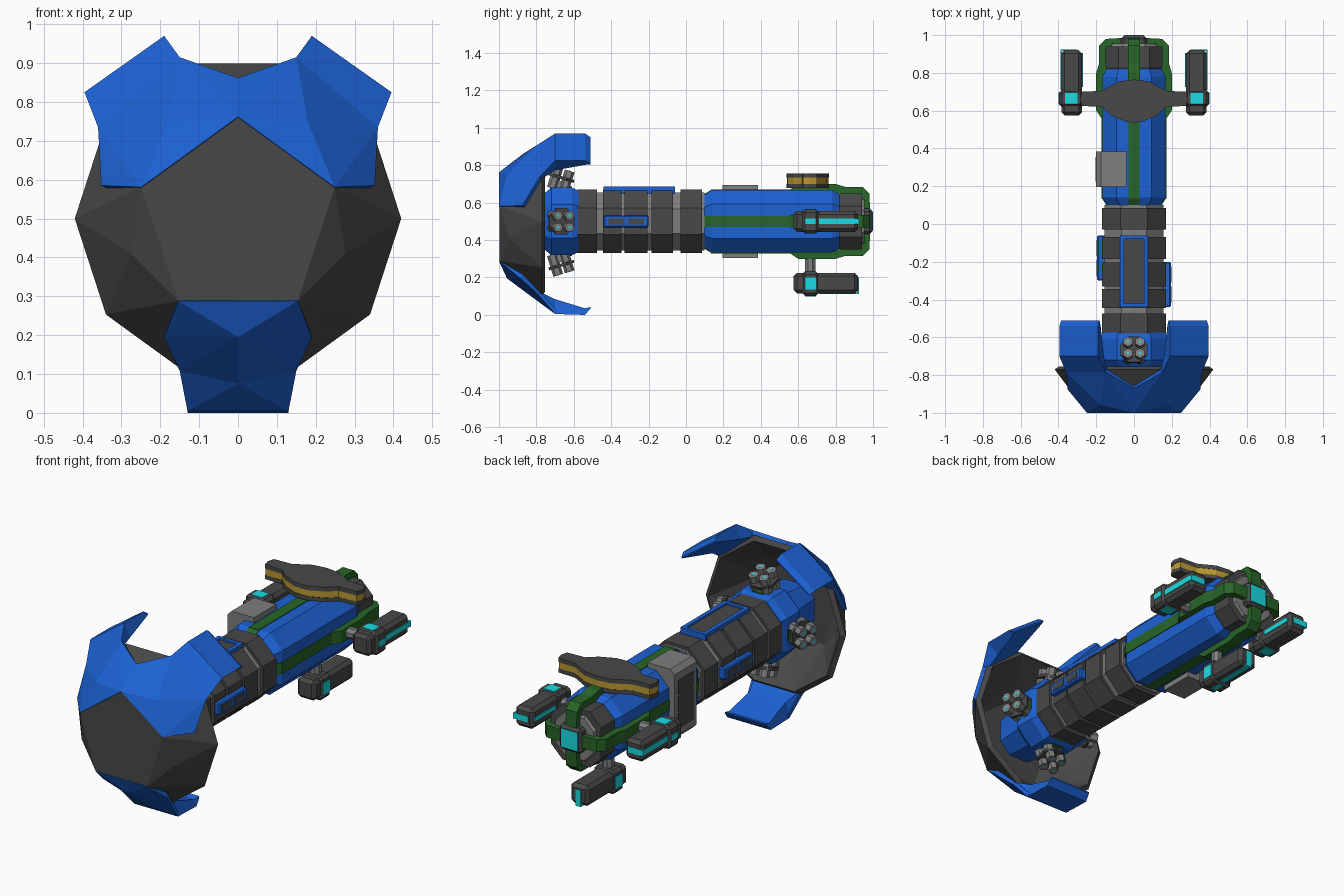
import bpy, bmesh, math
from mathutils import Matrix, Vector

if "Cube" in bpy.data.objects:
    bpy.data.objects.remove(bpy.data.objects["Cube"])

def mat(name, c):
    m = bpy.data.materials.new(name)
    m.diffuse_color = (*c, 1)
    m.use_nodes = True
    m.node_tree.nodes["Principled BSDF"].inputs["Base Color"].default_value = m.diffuse_color
    return m

BLUE = mat("hull blue", (0.012, 0.122, 0.66))
DARK = mat("dark grey", (0.065, 0.065, 0.065))
GREY = mat("mid grey", (0.21, 0.21, 0.21))
GREEN = mat("dark green", (0.021, 0.13, 0.021))
CYAN = mat("glow cyan", (0.01, 0.72, 0.77))
GOLD = mat("gold", (0.50, 0.32, 0.03))

# Everything is modelled around the ship axis (local z = 0), with "up" as the
# outward direction; k turns the part by quarter turns around the axis.
def finish(name, bm, m, k=0, bevel=0, local=None):
    mesh = bpy.data.meshes.new(name)
    M = Matrix.Translation((0, 0, 0.5)) @ Matrix.Rotation(k * math.pi / 2, 4, 'Y')
    if local:
        M = M @ local
    if bevel:
        bmesh.ops.bevel(bm, geom=bm.edges[:], offset=bevel, segments=1, affect='EDGES')
    bm.transform(M)
    bm.to_mesh(mesh)
    bm.free()
    mesh.materials.append(m)
    ob = bpy.data.objects.new(name, mesh)
    bpy.context.collection.objects.link(ob)
    return ob

def box(name, m, x, y, z, k=0, bevel=0, local=None):
    bm = bmesh.new()
    bmesh.ops.create_cube(bm, size=1)
    for v in bm.verts:
        v.co = Vector([(r[0] + r[1]) / 2 + c * (r[1] - r[0]) for r, c in zip((x, y, z), v.co)])
    return finish(name, bm, m, k, bevel, local)

def loft(name, m, rings, k=0, local=None):
    """Skin a list of equal-length point rings and cap both ends."""
    bm = bmesh.new()
    vs = [[bm.verts.new(p) for p in r] for r in rings]
    n = len(vs[0])
    for a, b in zip(vs, vs[1:]):
        for i in range(n):
            bm.faces.new((a[i], a[(i + 1) % n], b[(i + 1) % n], b[i]))
    bm.faces.new(vs[0])
    bm.faces.new(vs[-1])
    bmesh.ops.recalc_face_normals(bm, faces=bm.faces[:])
    return finish(name, bm, m, k, 0, local)

def hull(name, m, stations, flat=0.42):
    """Eight-sided body along y from (y, half width) stations."""
    def ring(y, r):
        c = r * flat
        return [(r, y, -c), (r, y, c), (c, y, r), (-c, y, r),
                (-r, y, c), (-r, y, -c), (-c, y, -r), (c, y, -r)]
    return loft(name, m, [ring(*s) for s in stations])

def prism(name, m, pts, x0, x1, k=0):
    return loft(name, m, [[(x, y, z) for y, z in pts] for x in (x0, x1)], k)

def slab(name, m, pts, z0, z1, k=0):
    return loft(name, m, [[(x, y, z) for x, y in pts] for z in (z0, z1)], k)

def post(name, m, r, z0, z1, c, n=8, k=0, local=None):
    ring = [(c[0] + r * math.cos(t), c[1] + r * math.sin(t))
            for t in [(i + 0.5) * math.tau / n for i in range(n)]]
    return loft(name, m, [[(x, y, z) for x, y in ring] for z in (z0, z1)], k, local)

def flip(p):
    return (-p[0], p[1], p[2])

def shell(name, m, polys, thick):
    """Faceted open skin, thickened inward."""
    bm = bmesh.new()
    for p in polys:
        f = bm.faces.new([bm.verts.new(q) for q in p])
        f.normal_update()
        if f.normal.dot(f.calc_center_median() - Vector((0, -0.6, 0))) < 0:
            f.normal_flip()
    bmesh.ops.remove_doubles(bm, verts=bm.verts[:], dist=0.001)
    s = finish(name, bm, m).modifiers.new("thickness", 'SOLIDIFY')
    s.thickness, s.offset = thick, -1

def claw(name, pairs, scales):
    """Wedge that tapers to a thin tip: outer point pairs, inner ones pulled to the axis."""
    pull = lambda p, s: (p[0] * s, p[1], p[2] * s)
    loft(name, BLUE, [[a, b, pull(b, s), pull(a, s)] for (a, b), s in zip(pairs, scales)])

def pol(az, r, y):
    a = math.radians(az)
    return (r * math.cos(a), y, r * math.sin(a))

# Faceted dish at the bow
dish = [[pol(90 + 72 * i, 0.262, -.998) for i in range(5)]]
for i in range(5):
    az = 18 + 72 * i
    a, b, mid = pol(az, .262, -.998), pol(az - 72, .262, -.998), pol(az - 36, .29, -.945)
    p0, p1, p2 = pol(az + 18, .42, -.77), pol(az - 18, .42, -.77), pol(az - 54, .42, -.77)
    dish += [[a, p0, p1], [a, mid, p1], [mid, p1, p2], [b, mid, p2], [a, b, mid]]
shell("bow_dish", DARK, dish, 0.03)

# Upper blue armour and claws
A, B, m = (0, -1, .262), (.249, -1, .081), (.18, -.957, .247)
c, d, h, t = (.352, -.875, .085), (.36, -.785, .235), (.15, -.785, .415), (0, -.87, .362)
f, g, f2, g2 = (.395, -.7, .325), (.19, -.7, .47), (.395, -.54, .325), (.19, -.54, .47)
f3, g3 = (.385, -.51, .31), (.185, -.51, .45)
side = [[A, B, m], [B, c, d], [B, d, m], [m, d, h], [A, m, h], [A, h, t]]
shell("upper_armour", BLUE, side + [[flip(p) for p in q] for q in side], 0.025)
pairs, taper = [(h, d), (g, f), (g2, f2), (g3, f3)], (.93, .84, .93, .985)
claw("upper_claw_right", pairs, taper)
claw("upper_claw_left", [(flip(a), flip(b)) for a, b in pairs], taper)

# Lower blue armour and claw
A, m, q, h = (.154, -1, -.212), (0, -.957, -.305), (.19, -.885, -.305), (.15, -.79, -.392)
hc = (0, -.795, -.425)
side = [[A, m, (0, -1, -.212)], [A, q, m], [q, h, m], [h, hc, m]]
shell("lower_armour", BLUE, side + [[flip(p) for p in q] for q in side], 0.025)
edge = [h, (.13, -.7, -.495), (.13, -.54, -.5), (.125, -.51, -.465)]
shell("claw_root", BLUE, [[h, hc, edge[1]], [flip(h), hc, flip(edge[1])], [edge[1], hc, flip(edge[1])]], 0.02)
claw("lower_claw", [(p, flip(p)) for p in edge], (.95, .84, .93, .985))

# Hub with four gun clusters
hull("bow_hub", BLUE, [(-.93, .12), (-.77, .14), (-.72, .18), (-.61, .18), (-.575, .165)], 0.5)
for k in range(4):
    box("hub_stripe", GREEN, (-.03, .03), (-.72, -.61), (.17, .186), k)
    tilt = Matrix.Translation((0, -.695, .14)) @ Matrix.Rotation(math.radians(-17), 4, 'X')
    post("gun_base", GREY, .045, 0, .08, (0, 0), 8, k, tilt)
    post("gun_collar", DARK, .076, .09, .106, (0, 0), 8, k, tilt)
    for sx in (-.032, .032):
        for sy in (-.032, .032):
            post("gun_barrel", GREY, .027, .03, .145, (sx, sy), 6, k, tilt)
            post("gun_muzzle", CYAN, .009, .14, .1465, (sx, sy), 4, k, tilt)

# Ribbed middle section
hull("neck_core", GREY, [(-.6, .155), (.1, .155)])
for y0, y1 in ((-.58, -.475), (-.445, -.345), (-.33, -.205), (-.185, -.07), (-.03, .085)):
    hull("neck_rib", DARK, [(y0, .17), (y1, .17)])

# Framed hatch on top, window panels on both sides
box("hatch_floor", DARK, (-.055, .055), (-.43, -.07), (.15, .176))
for s in (-1, 1):
    box("hatch_side", BLUE, sorted((s * .052, s * .075)), (-.44, -.06), (.15, .186))
for y in (-.44, -.08):
    box("hatch_end", BLUE, (-.07, .07), (y, y + .02), (.15, .186))
for k, y in ((1, -.44), (3, -.30)):
    box("window_panel", BLUE, (-.032, .032), (y, y + .24), (.15, .195), k, .006)
    for w in (y + .025, y + .13):
        box("window", DARK, (-.016, .016), (w, w + .085), (.194, .198), k)

# Main hull and stern
hull("main_hull", BLUE, [(.08, .13), (.14, .167), (.78, .167), (.845, .135)], 0.55)
hull("stern_block", DARK, [(.8, .14), (.83, .15), (.94, .15)], 0.55)
hull("stern_cap", GREY, [(.93, .125), (.955, .115)], 0.5)
box("stern_socket", DARK, (-.068, .068), (.94, .997), (-.068, .068), 0, .015)
box("stern_light", CYAN, (-.05, .05), (.98, 1.0), (-.05, .05))
band = [(.54, .16), (.6, .2), (.8, .2), (.85, .185), (.945, .185), (.98, .15), (.988, .0),
        (.94, 0), (.935, .13), (.91, .145), (.84, .145), (.79, .155)]
for k in range(4):
    prism("stern_strap", GREEN, band, -.033, .033, k)
    box("hull_stripe", GREEN, (-.03, .03), (.135, .6), (.15, .171), k)
    prism("stripe_nose", GREEN, [(.078, .12), (.078, .133), (.138, .171), (.15, .15)], -.03, .03, k)

# Cargo unit on the left side
outline = [(-.195, .04), (-.195, .175), (-.17, .2), (.17, .2), (.195, .175), (.195, .04)]
loft("cargo_unit", GREY, [[(x, y, z) for x, z in outline] for y in (.195, .385)], 3)
for x in (-.13, -.04, .05):
    box("cargo_recess", DARK, (x, x + .08), (.225, .355), (.198, .204), 3)

# Engine pods on the right, bottom and left
for k in (1, 2, 3):
    post("pod_strut", GREY, .03, .15, .29, (0, .665), 8, k)
    box("pod_body", DARK, (-.056, .056), (.575, .92), (.275, .385), k, .018)
    box("pod_collar", DARK, (-.064, .064), (.62, .71), (.268, .398), k, .016)
    box("pod_outer_stripe", CYAN, (-.015, .015), (.71, .921), (.381, .389), k)
    box("pod_collar_glow", CYAN, (-.015, .015), (.635, .695), (.395, .401), k)
    if k != 2:
        box("pod_inner_stripe", CYAN, (-.012, .012), (.725, .905), (.271, .279), k)
    box("pod_tail_glow", CYAN, (-.016, .016), (.915, .924), (.3, .389), k)
    for x in (-.066, .061):
        box("pod_side_glow", CYAN, (x, x + .005), (.635, .697), (.3, .365), k)

# Sensor plate above the hull
half = [(0, .765), (.08, .755), (.17, .705), (.275, .70), (.285, .66), (.275, .625),
        (.17, .62), (.12, .575), (.04, .54), (0, .537)]
plan = half + [(-x, y) for x, y in half[-2:0:-1]]
inner = [(x * .99, .66 + (y - .66) * .98) for x, y in plan]
post("sensor_strut", GREY, .035, .14, .19, (0, .665))
slab("sensor_base", DARK, plan, .178, .2)
slab("sensor_band", GOLD, inner, .2, .234)
slab("sensor_top", DARK, plan, .234, .257)
